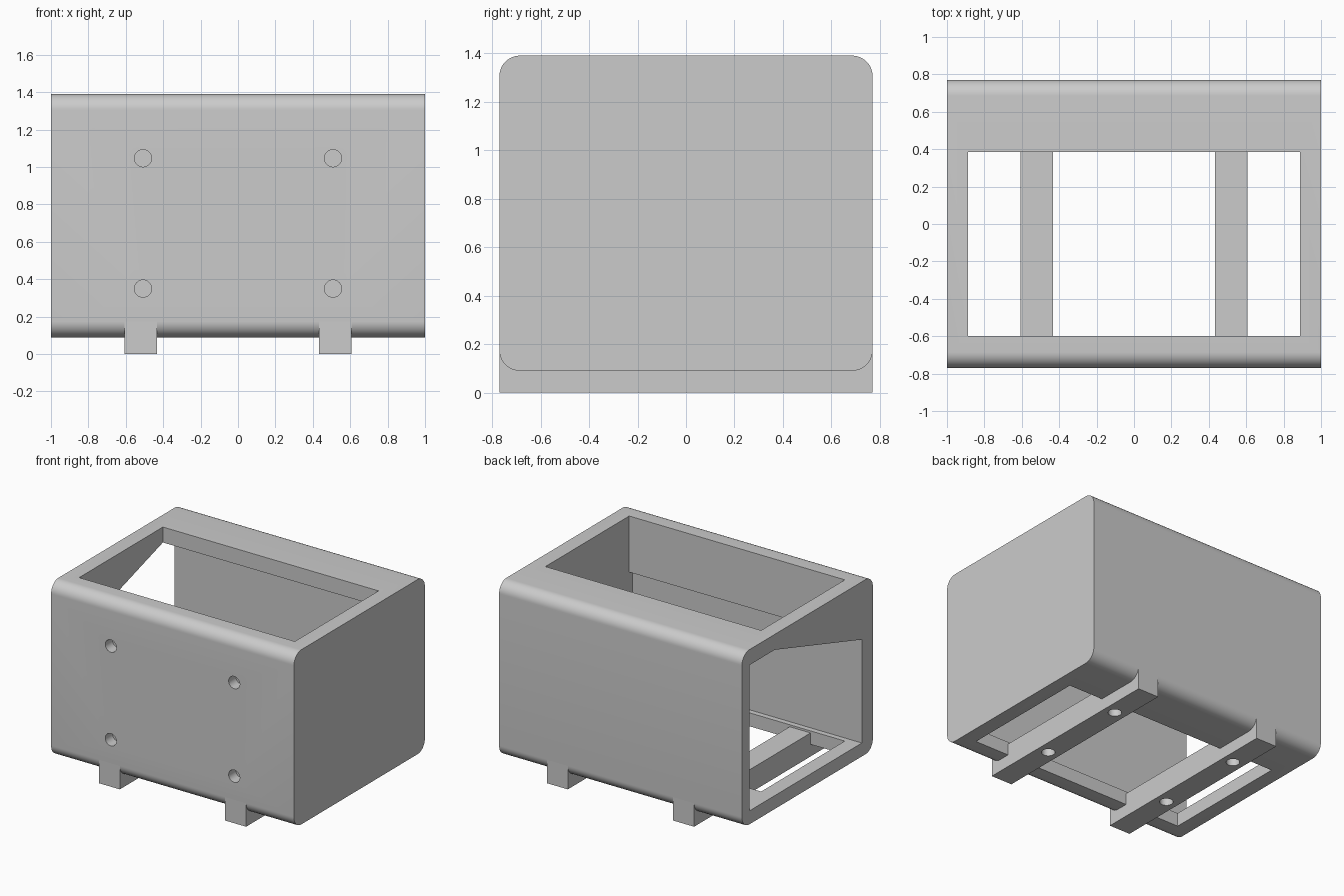
import bpy, bmesh, math
from mathutils import Matrix

cube = bpy.data.objects.get("Cube")
if cube:
    bpy.data.objects.remove(cube, do_unlink=True)

grey = bpy.data.materials.new("plain grey")
grey.use_nodes = True
grey.diffuse_color = (0.6, 0.6, 0.6, 1)
grey.node_tree.nodes["Principled BSDF"].inputs["Base Color"].default_value = (0.6, 0.6, 0.6, 1)


def add_object(name, bm):
    bmesh.ops.recalc_face_normals(bm, faces=bm.faces)
    mesh = bpy.data.meshes.new(name)
    bm.to_mesh(mesh)
    bm.free()
    mesh.materials.append(grey)
    obj = bpy.data.objects.new(name, mesh)
    bpy.context.collection.objects.link(obj)
    return obj


def prism(name, profile, x0, x1):
    """Extrude a (y, z) profile along x."""
    bm = bmesh.new()
    face = bm.faces.new([bm.verts.new((x0, y, z)) for y, z in profile])
    new = bmesh.ops.extrude_face_region(bm, geom=[face])["geom"]
    verts = [g for g in new if isinstance(g, bmesh.types.BMVert)]
    bmesh.ops.translate(bm, verts=verts, vec=(x1 - x0, 0, 0))
    return add_object(name, bm)


def box(name, x0, x1, y0, y1, z0, z1):
    return prism(name, [(y0, z0), (y1, z0), (y1, z1), (y0, z1)], x0, x1)


def cylinder(name, centre, axis, radius, length):
    bm = bmesh.new()
    turn = Matrix.Rotation(math.pi / 2, 4, "X") if axis == "Y" else Matrix()
    bmesh.ops.create_cone(bm, cap_ends=True, segments=32, radius1=radius, radius2=radius,
                          depth=length, matrix=Matrix.Translation(centre) @ turn)
    return add_object(name, bm)


def cut(target, cutter):
    """Subtract the cutter, then remove it."""
    mod = target.modifiers.new("cut", "BOOLEAN")
    mod.operation = "DIFFERENCE"
    mod.solver = "EXACT"
    mod.object = cutter
    cutter.hide_render = True
    select(target)
    bpy.ops.object.modifier_apply(modifier=mod.name)
    bpy.data.objects.remove(cutter, do_unlink=True)


def select(obj):
    bpy.ops.object.select_all(action="DESELECT")
    obj.select_set(True)
    bpy.context.view_layer.objects.active = obj


def rounded_profile(half_y, z0, z1, r, steps=12):
    points = []
    corners = [(1, z1 - r), (-1, z1 - r), (-1, z0 + r), (1, z0 + r)]
    for i, (side, z) in enumerate(corners):
        for k in range(steps + 1):
            a = (i + k / steps) * math.pi / 2
            points.append((side * (half_y - r) + r * math.cos(a), z + r * math.sin(a)))
    return points


HALF_Y, BASE, TOP, ROUND = 0.77, 0.09, 1.39, 0.085
HOLE_R, HOLE_DEPTH = 0.046, 0.085

# Housing with rounded long edges
housing = prism("housing", rounded_profile(HALF_Y, BASE, TOP, ROUND), -1, 1)

# Cavity open at one end, with a sloping ceiling
cut(housing, prism("cavity_cutter", [(0.68, 0.19), (0.68, 1.275), (0.385, 1.275),
                                     (-0.64, 0.96), (-0.64, 0.19)], -1.2, 0.888))

# Matching openings through the roof and floor
cut(housing, box("opening_cutter", -0.888, 0.888, -0.6, 0.385, -0.2, 1.6))

# Blind screw holes in the front wall
for x in (-0.508, 0.508):
    for z in (0.35, 1.047):
        cut(housing, cylinder("hole_cutter", (x, -HALF_Y, z), "Y", HOLE_R, 2 * HOLE_DEPTH))

# Two foot rails with blind holes underneath
rails = []
for side, name in ((1, "left_rail"), (-1, "right_rail")):
    x = side * 0.52
    rail = box(name, x - 0.086, x + 0.086, -HALF_Y, HALF_Y, 0, BASE + ROUND)
    for y in (-0.28, 0.418):
        cut(rail, cylinder("hole_cutter", (x, y, 0), "Z", HOLE_R, 2 * HOLE_DEPTH))
    rails.append(rail)

for obj in [housing] + rails:
    select(obj)
    bpy.ops.object.shade_smooth_by_angle(angle=math.radians(30))
